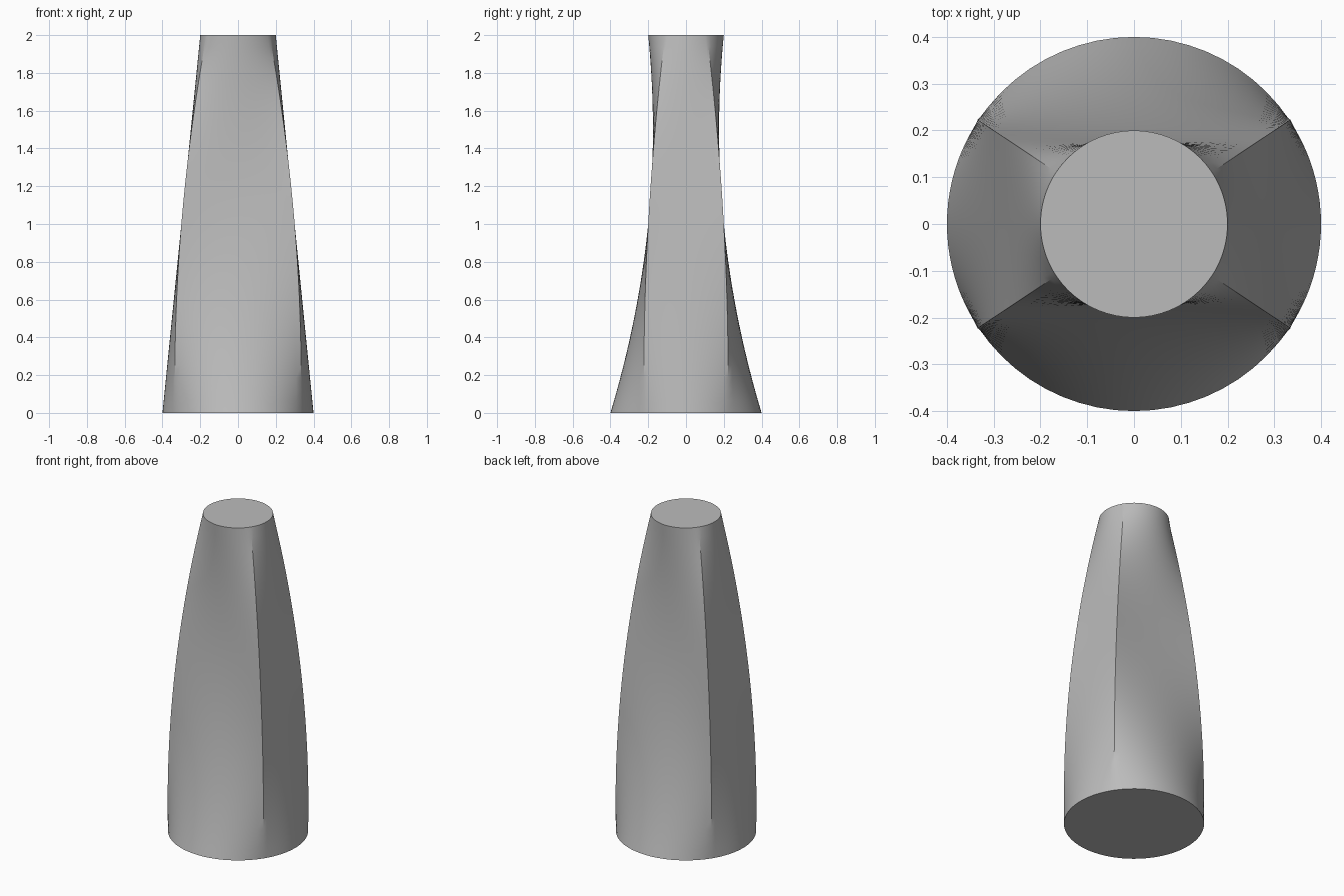
import bpy, bmesh, math
from mathutils import Vector

cube = bpy.data.objects.get("Cube")
if cube:
    bpy.data.objects.remove(cube, do_unlink=True)

HEIGHT, R_BASE, R_TOP = 2.0, 0.4, 0.2   # round ends
HX, HY = 0.3, 0.2                       # half size of the rectangular middle
LEVELS, STEPS = 32, 20                  # rows, and points per side

mat = bpy.data.materials.new("plain grey")
grey = (0.5, 0.5, 0.5, 1.0)
mat.use_nodes = True
mat.diffuse_color = grey
mat.node_tree.nodes["Principled BSDF"].inputs["Base Color"].default_value = grey

# Matching points on the rectangle and the unit circle, side by side from corner to corner
a = math.atan2(HY, HX)
angles = [-a, a, math.pi - a, math.pi + a, 2 * math.pi - a]
corners = [Vector(c) for c in ((HX, -HY), (HX, HY), (-HX, HY), (-HX, -HY), (HX, -HY))]
pairs = []
for s in range(4):
    for i in range(STEPS):
        t = i / STEPS
        ang = angles[s] + (angles[s + 1] - angles[s]) * t
        pairs.append((Vector((math.cos(ang), math.sin(ang))), corners[s].lerp(corners[s + 1], t)))

# Loft: a parabola through circle, rectangle and circle
bm = bmesh.new()
rings = []
for k in range(LEVELS + 1):
    u = 2 * k / LEVELS
    w0, w1, w2 = (u - 1) * (u - 2) / 2, u * (2 - u), u * (u - 1) / 2
    ring = []
    for circle, rect in pairs:
        p = circle * (R_BASE * w0 + R_TOP * w2) + rect * w1
        ring.append(bm.verts.new((p.x, p.y, HEIGHT * u / 2)))
    rings.append(ring)
n = len(pairs)
for low, high in zip(rings, rings[1:]):
    for i in range(n):
        j = (i + 1) % n
        bm.faces.new((low[i], low[j], high[j], high[i]))

# End caps
bm.faces.new(rings[0][::-1])
bm.faces.new(rings[-1])

mesh = bpy.data.meshes.new("lofted_body")
bm.to_mesh(mesh)
bm.free()
mesh.materials.append(mat)
body = bpy.data.objects.new("lofted_body", mesh)
bpy.context.collection.objects.link(body)

# Smooth walls with crisp corners and rims
bpy.ops.object.select_all(action='DESELECT')
body.select_set(True)
bpy.context.view_layer.objects.active = body
bpy.ops.object.shade_smooth_by_angle(angle=math.radians(25))
